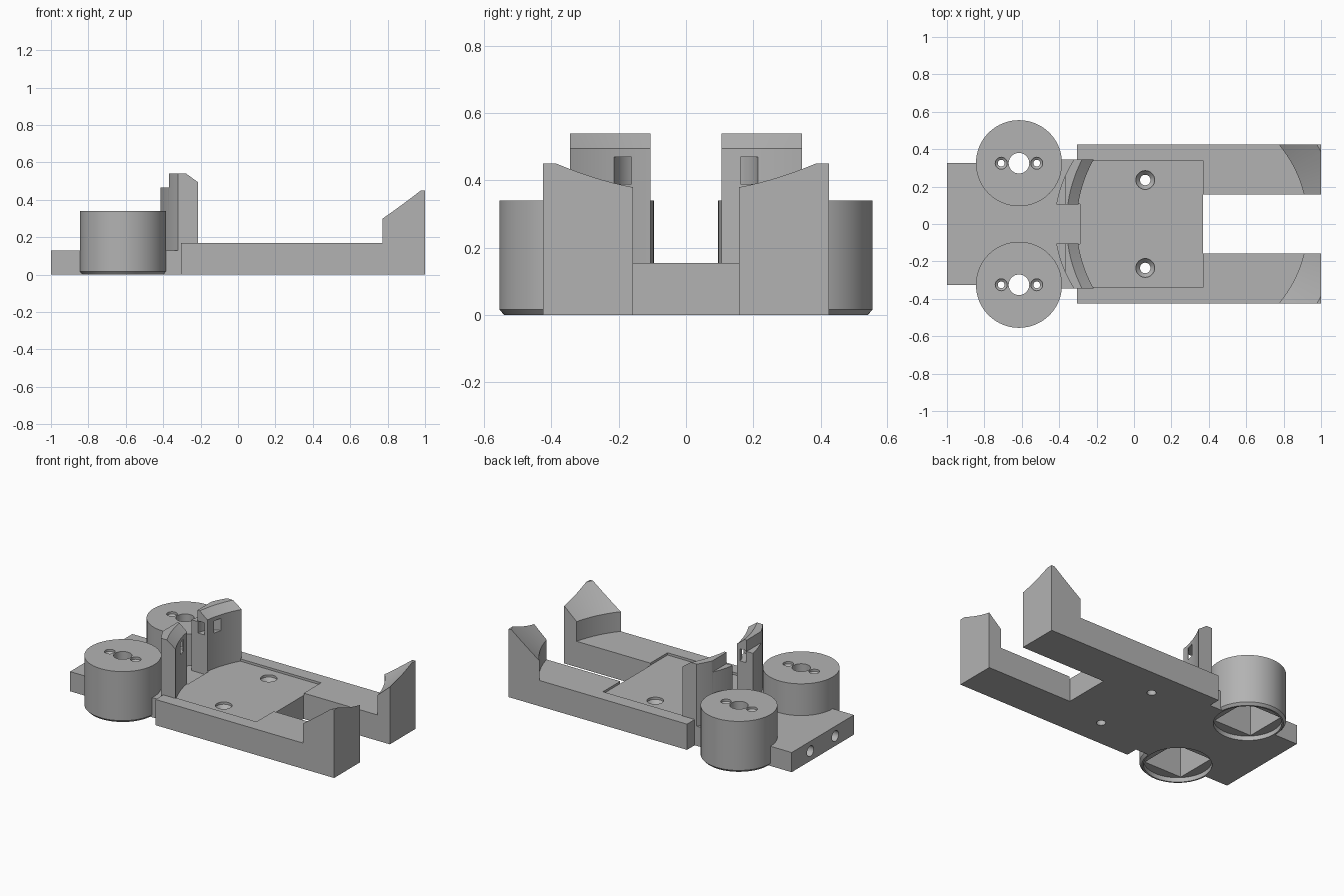
import bpy, bmesh, math

if "Cube" in bpy.data.objects:
    bpy.data.objects.remove(bpy.data.objects["Cube"], do_unlink=True)

grey = bpy.data.materials.new("plain_grey")
grey.use_nodes = True
COLOUR = (0.45, 0.45, 0.45, 1)
grey.diffuse_color = COLOUR
grey.node_tree.nodes["Principled BSDF"].inputs["Base Color"].default_value = COLOUR


def finish(name, bm):
    bmesh.ops.recalc_face_normals(bm, faces=bm.faces[:])
    mesh = bpy.data.meshes.new(name)
    bm.to_mesh(mesh)
    bm.free()
    mesh.materials.append(grey)
    obj = bpy.data.objects.new(name, mesh)
    bpy.context.collection.objects.link(obj)
    return obj


def prism(name, outline, z0, z1):
    """Extrude a plan outline from z0 to z1."""
    bm = bmesh.new()
    face = bm.faces.new([bm.verts.new((x, y, z0)) for x, y in outline])
    new = bmesh.ops.extrude_face_region(bm, geom=[face])["geom"]
    verts = [v for v in new if isinstance(v, bmesh.types.BMVert)]
    bmesh.ops.translate(bm, verts=verts, vec=(0, 0, z1 - z0))
    return finish(name, bm)


def box(name, x0, x1, y0, y1, z0, z1):
    return prism(name, [(x0, y0), (x1, y0), (x1, y1), (x0, y1)], z0, z1)


def lathe(name, profile, x, y, steps=96):
    """Turn an (r, z) profile into a capped solid around a vertical axis."""
    bm = bmesh.new()
    turns = [math.tau * i / steps for i in range(steps)]
    rings = [[bm.verts.new((x + r * math.cos(a), y + r * math.sin(a), z))
              for a in turns] for r, z in profile]
    for low, high in zip(rings, rings[1:]):
        for i in range(steps):
            j = (i + 1) % steps
            bm.faces.new((low[i], low[j], high[j], high[i]))
    bm.faces.new(rings[0])
    bm.faces.new(rings[-1])
    return finish(name, bm)


def arc(cx, cy, r, a0, a1, steps=24):
    return [(cx + r * math.cos(a0 + (a1 - a0) * i / steps),
             cy + r * math.sin(a0 + (a1 - a0) * i / steps)) for i in range(steps + 1)]


def cut(obj, *cutters):
    """Subtract the cutters, then remove them."""
    bpy.context.view_layer.objects.active = obj
    for c in cutters:
        c.hide_render = True
        mod = obj.modifiers.new("cut", "BOOLEAN")
        mod.operation, mod.solver, mod.object = "DIFFERENCE", "EXACT", c
        bpy.ops.object.modifier_apply(modifier=mod.name)
    for c in cutters:
        bpy.data.objects.remove(c, do_unlink=True)


DRUM_X, DRUM_Y = -0.615, 0.325


def drum_cavity(s):
    """Round recess and square pocket under a drum."""
    y, h = s * DRUM_Y, 0.14
    return (lathe("recess_cutter", [(0.205, -0.1), (0.205, 0.03)], DRUM_X, y),
            box("pocket_cutter", DRUM_X - h, DRUM_X + h, y - h, y + h, -0.1, 0.28))


# Forked base with a shallow pocket and countersunk screw holes
half = [(-0.305, 0.425), (1, 0.425), (1, 0.157), (0.37, 0.157)]
base = prism("forked_base", half + [(x, -y) for x, y in reversed(half)], 0, 0.17)
cut(base, box("tray_cutter", -0.5, 0.371, -0.337, 0.337, 0.155, 0.3),
    box("step_cutter", -0.5, -0.29, -0.107, 0.107, 0.13, 0.3))
for s in (1, -1):
    cut(base, lathe("screw_cutter", [(0.028, -0.1), (0.028, 0.115), (0.05, 0.14),
                                     (0.05, 0.3)], 0.06, s * 0.235, 48))

# Rear plate with two bores in its end
tail = [(-1, 0.325), (-0.62, 0.325), (-0.62, 0.345), (-0.305, 0.345)]
plate = prism("rear_plate", tail + [(x, -y) for x, y in reversed(tail)], 0, 0.13)
for s in (1, -1):
    bore = lathe("bore_cutter", [(0.035, -0.3), (0.035, 0.3)], 0, 0, 32)
    bore.rotation_euler.y = math.pi / 2
    bore.location = (-1, s * 0.13, 0.065)
    bpy.context.view_layer.update()
    cut(plate, bore, *drum_cavity(s))

for s, side in ((1, "left"), (-1, "right")):
    # Hollow drum with a centre hole and two screw holes
    y = s * DRUM_Y
    drum = lathe(side + "_drum", [(0.215, 0), (0.23, 0.016), (0.23, 0.34)], DRUM_X, y)
    cut(drum, *drum_cavity(s),
        lathe("shaft_cutter", [(0.055, 0.1), (0.055, 0.5)], DRUM_X, y, 48))
    for dx in (-0.095, 0.095):
        cut(drum, lathe("screw_cutter", [(0.018, 0.1), (0.018, 0.315), (0.032, 0.325),
                                         (0.032, 0.5)], DRUM_X + dx, y, 32))

    # Curved clip: arched back, hollowed front with bevelled top, tie slot
    a0, a1 = math.asin(0.105 / 0.625), math.asin(0.345 / 0.625)
    back = arc(0.201, 0, 0.625, math.pi - a0, math.pi - a1)
    outline = back + [(-0.15, 0.345), (-0.15, 0.105)]
    clip = prism(side + "_clip", [(px, s * py) for px, py in outline], 0.13, 0.54)
    hollow = [(0.7, 0.05), (0.7, 0.495), (0.755, 0.54), (0.779, 0.56)]
    ring = (arc(-0.255, 0.105, 0.11, 1.3, 3.5)
            + arc(-0.255, 0.105, 0.065, 3.5, 1.3))
    cut(clip, lathe("hollow_cutter", hollow, 0.394, 0, 192),
        box("shoulder_cutter", -0.6, -0.37, -0.5, 0.5, 0.465, 0.7),
        prism("slot_cutter", [(px, s * py) for px, py in ring], 0.39, 0.47))

    # End post with a conical inner slope
    post = box(side + "_end_post", 0.7, 1, *sorted((s * 0.157, s * 0.425)), 0.17, 0.45)
    cut(post, lathe("slope_cutter", [(0.663, 0.1), (0.663, 0.3), (0.83, 0.45),
                                     (0.886, 0.5)], 0.265, 0, 192))

# Smooth the round walls, keep corners crisp
bpy.ops.object.select_all(action="DESELECT")
for obj in bpy.context.collection.objects:
    if obj.type == "MESH" and grey.name in obj.data.materials:
        obj.select_set(True)
        bpy.context.view_layer.objects.active = obj
bpy.ops.object.shade_smooth_by_angle(angle=math.radians(25))
